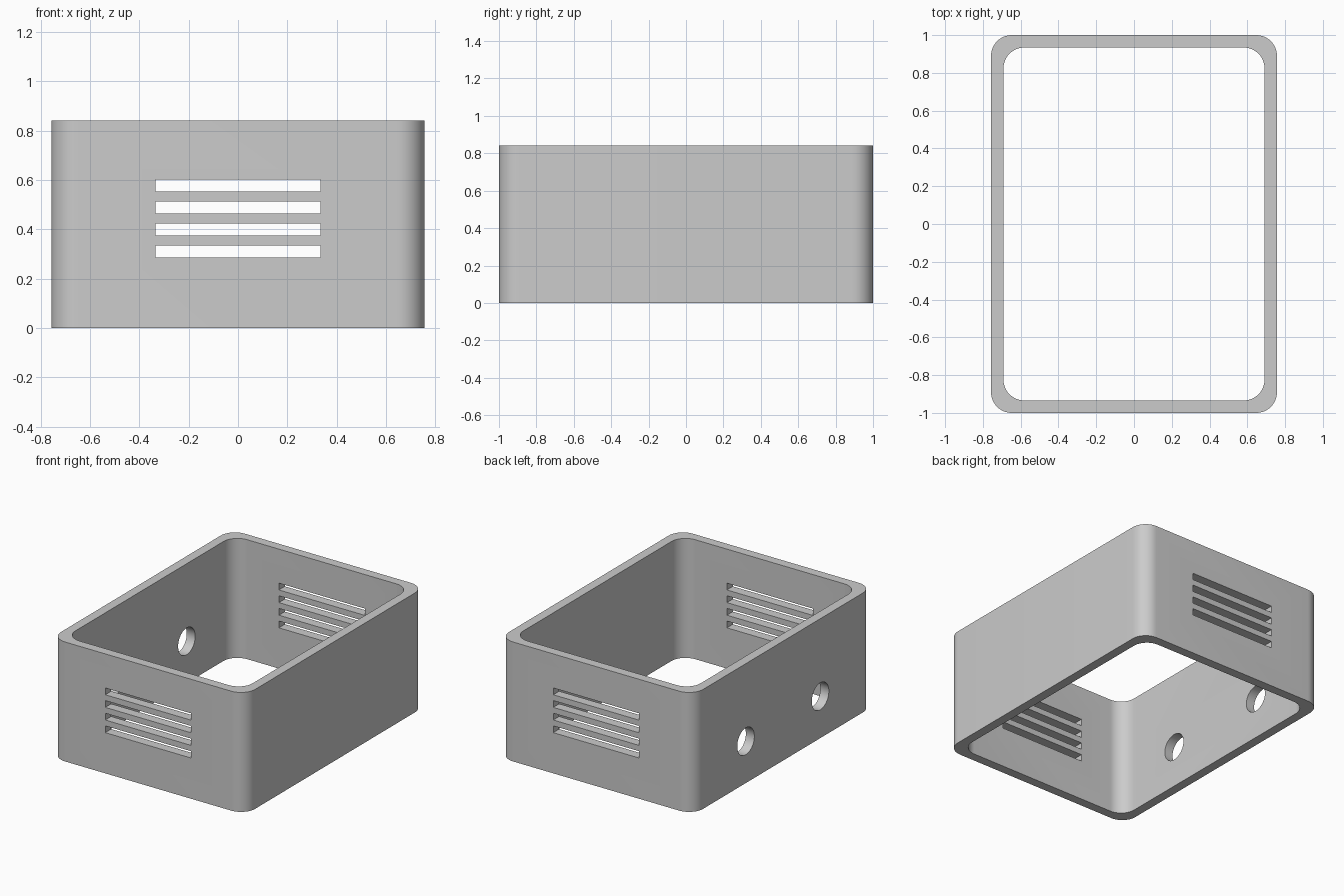
import bpy
import bmesh
from math import cos, sin, pi, radians
from mathutils import Matrix

cube = bpy.data.objects.get("Cube")
if cube:
    bpy.data.objects.remove(cube, do_unlink=True)

HALF_X, HALF_Y, HEIGHT = 0.757, 1.0, 0.842
WALL, RADIUS, ARC_STEPS = 0.066, 0.11, 12

# Single plain grey plastic
grey = bpy.data.materials.new("grey_plastic")
grey.use_nodes = True
colour = (0.6, 0.6, 0.6, 1)
grey.diffuse_color = colour
grey.node_tree.nodes["Principled BSDF"].inputs["Base Color"].default_value = colour


def make_object(name, bm):
    bmesh.ops.recalc_face_normals(bm, faces=bm.faces)
    mesh = bpy.data.meshes.new(name)
    bm.to_mesh(mesh)
    bm.free()
    mesh.materials.append(grey)
    obj = bpy.data.objects.new(name, mesh)
    bpy.context.collection.objects.link(obj)
    return obj


def rounded_rectangle(hx, hy, r):
    points = []
    for corner, (sx, sy) in enumerate([(1, 1), (-1, 1), (-1, -1), (1, -1)]):
        for i in range(ARC_STEPS + 1):
            a = (corner + i / ARC_STEPS) * pi / 2
            points.append((sx * (hx - r) + r * cos(a), sy * (hy - r) + r * sin(a)))
    return points


# Open rounded sleeve: outer and inner walls joined by flat rims
bm = bmesh.new()
outer = rounded_rectangle(HALF_X, HALF_Y, RADIUS)
inner = rounded_rectangle(HALF_X - WALL, HALF_Y - WALL, RADIUS)
loops = [[bm.verts.new((x, y, z)) for x, y in outline]
         for outline, z in [(outer, 0), (outer, HEIGHT), (inner, HEIGHT), (inner, 0)]]
count = len(outer)
for k in range(4):
    a, b = loops[k], loops[(k + 1) % 4]
    for i in range(count):
        j = (i + 1) % count
        bm.faces.new((a[i], a[j], b[j], b[i]))
case = make_object("case_shell", bm)

# Cutters: four vent slots through both ends, two round ports in one side
bm = bmesh.new()
for i in range(4):
    place = Matrix.Translation((0, 0, 0.311 + 0.089 * i))
    bmesh.ops.create_cube(bm, size=1, matrix=place @ Matrix.Diagonal((0.67, 2.4, 0.048, 1)))
for y in (-0.415, 0.415):
    place = Matrix.Translation((-HALF_X, y, 0.295)) @ Matrix.Rotation(pi / 2, 4, 'Y')
    bmesh.ops.create_cone(bm, cap_ends=True, segments=48, radius1=0.095,
                          radius2=0.095, depth=0.3, matrix=place)
cutter = make_object("opening_cutter", bm)
cutter.hide_render = True

cut = case.modifiers.new("openings", 'BOOLEAN')
cut.operation = 'DIFFERENCE'
cut.solver = 'EXACT'
cut.object = cutter
bpy.ops.object.select_all(action='DESELECT')
case.select_set(True)
bpy.context.view_layer.objects.active = case
bpy.ops.object.modifier_apply(modifier=cut.name)
bpy.data.objects.remove(cutter, do_unlink=True)

bpy.ops.object.shade_smooth_by_angle(angle=radians(30))
